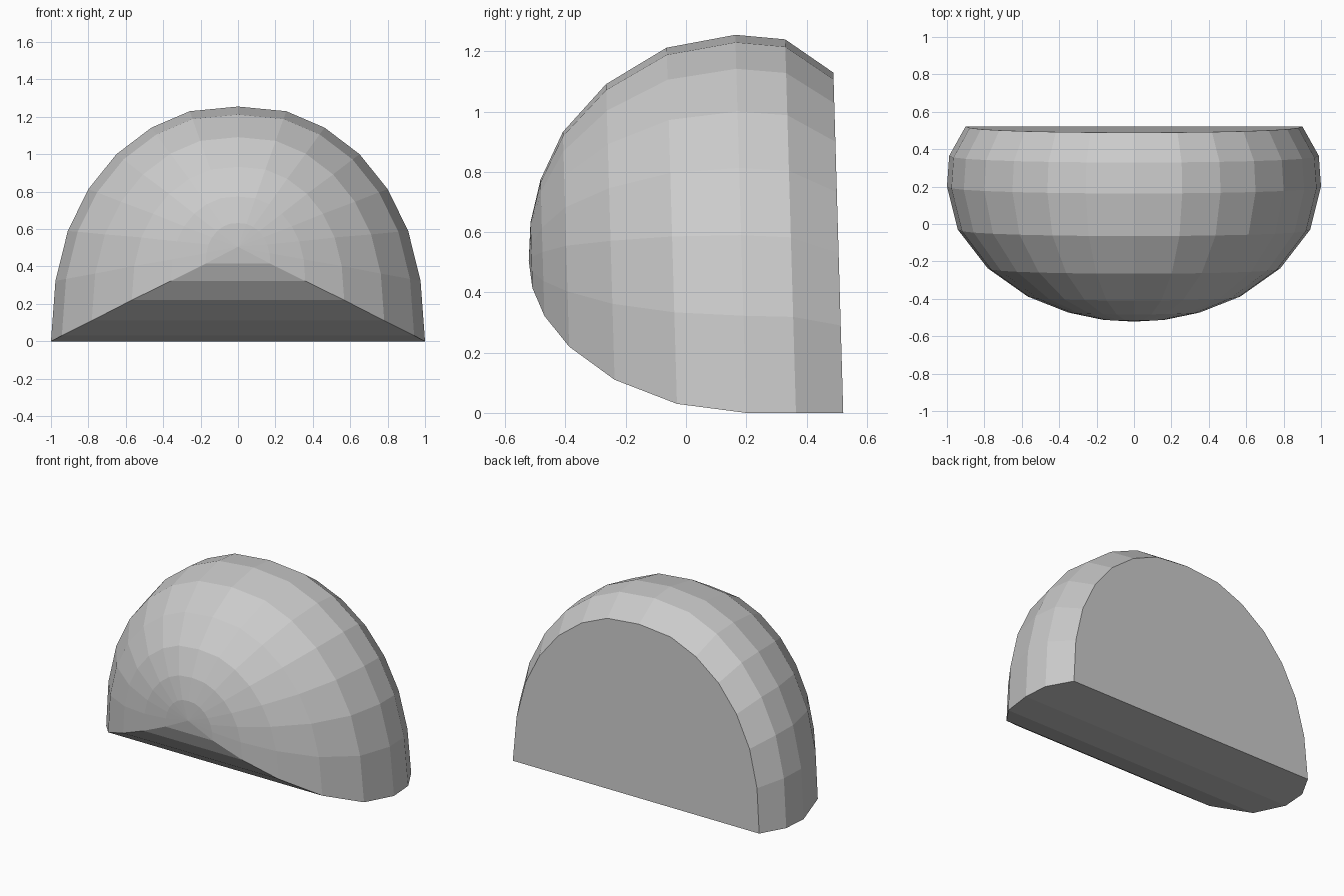
import bpy, bmesh

if "Cube" in bpy.data.objects:
    bpy.data.objects.remove(bpy.data.objects["Cube"])

# Half of the arch outline, from the base corner to the crown (unit width, unit height)
HALF = [(1, 0), (.976, .257), (.91, .47), (.80, .648), (.65, .797), (.463, .91), (.258, .98)]
ARCH = HALF + [(0, 1)] + [(-x, h) for x, h in reversed(HALF)]

# Each arch section: depth y at the base, base height z, half width
SECTIONS = [(.522, 0, .90), (.365, 0, .988), (.20, 0, 1.0), (-.03, .03, .942),
            (-.237, .11, .782), (-.388, .22, .568), (-.47, .322, .36), (-.51, .415, .173)]
RISE = 1.255   # arch height per half width
LEAN = -.029   # arches tilt slightly forward as they rise

grey = bpy.data.materials.new("grey")
grey.diffuse_color = (.6, .6, .6, 1)
grey.use_nodes = True
grey.node_tree.nodes["Principled BSDF"].inputs["Base Color"].default_value = grey.diffuse_color

bm = bmesh.new()
rings = []
for y, z, w in SECTIONS:
    rings.append([bm.verts.new((x * w, y + LEAN * h * w * RISE, z + h * w * RISE))
                  for x, h in ARCH])

# Shell bands and the base strip closing each band
for a, b in zip(rings, rings[1:]):
    n = len(a)
    for i in range(n):
        j = (i + 1) % n
        bm.faces.new((a[i], a[j], b[j], b[i]))

# Pointed front cap and flat back wall
tip = bm.verts.new((0, -.522, .505))
last = rings[-1]
for i in range(len(last)):
    bm.faces.new((last[i], last[(i + 1) % len(last)], tip))
bm.faces.new(rings[0])
bmesh.ops.recalc_face_normals(bm, faces=bm.faces)

mesh = bpy.data.meshes.new("dome_shell")
bm.to_mesh(mesh)
bm.free()
mesh.materials.append(grey)
dome = bpy.data.objects.new("dome_shell", mesh)
bpy.context.collection.objects.link(dome)
